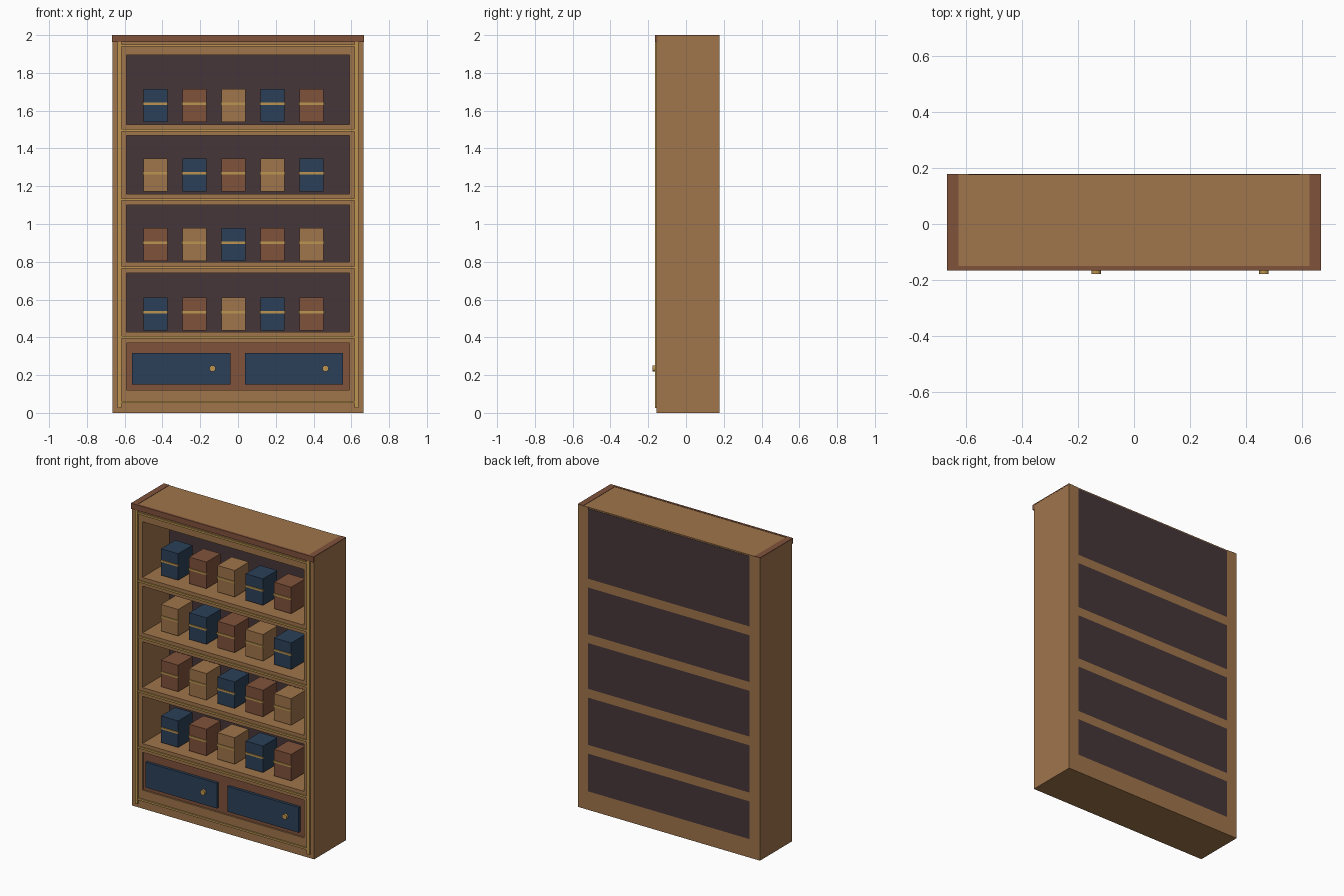
import bpy
import math

cube = bpy.data.objects.get("Cube")
if cube:
    bpy.data.objects.remove(cube, do_unlink=True)


def material(name, hex_code):
    """Flat colour from an sRGB hex code, stored as linear values."""
    srgb = [int(hex_code[i:i + 2], 16) / 255 for i in (0, 2, 4)]
    rgba = [((c + 0.055) / 1.055) ** 2.4 for c in srgb] + [1]
    m = bpy.data.materials.new(name)
    m.use_nodes = True
    m.diffuse_color = rgba
    m.node_tree.nodes["Principled BSDF"].inputs["Base Color"].default_value = rgba
    return m


wood = material("oak wood", "A0754B")
red = material("red brown wood", "80523B")
dark = material("dark back wood", "463638")
navy = material("navy paint", "2B4059")
gold = material("brass", "BC9550")


def box(name, x, y, z, mat):
    """Box from (low, high) ranges on each axis."""
    ranges = (x, y, z)
    bpy.ops.mesh.primitive_cube_add(size=1, location=[(a + b) / 2 for a, b in ranges])
    obj = bpy.context.object
    obj.name = name
    obj.scale = [b - a for a, b in ranges]
    bpy.ops.object.transform_apply(location=False, rotation=False, scale=True)
    obj.data.materials.append(mat)
    return obj


W, INNER = 0.665, 0.59
FRONT, BACK, PROUD = -0.155, 0.178, -0.165
SHELVES = [0.40, 0.77, 1.13, 1.497]
HALF = 0.029
BASE, CEILING = 0.122, 1.894

# Carcass
for side, label in ((-1, "right"), (1, "left")):
    x = sorted((side * INNER, side * W))
    box(label + "_side", x, (FRONT, BACK), (0, 1.998), wood)
    rim = sorted((side * 0.625, side * (W + 0.001)))
    box(label + "_top_rim", rim, (FRONT, BACK), (1.994, 2), red)
    trim = sorted((side * 0.617, side * 0.637))
    box(label + "_trim", trim, (PROUD, FRONT), (0.026, 1.963), gold)
span = (-INNER, INNER)
box("plinth", span, (FRONT, BACK), (0, BASE), wood)
box("top_panel", span, (FRONT, 0.176), (CEILING, 1.998), wood)
box("crown", (-W - 0.001, W + 0.001), (PROUD, -0.15), (1.963, 2), red)
for i, z in enumerate(SHELVES):
    box(f"shelf_{i + 1}", span, (FRONT, BACK), (z - HALF, z + HALF), wood)

# Back panels between the shelves, the highest one running up to the top
floors = [BASE] + [z + HALF for z in SHELVES]
ceilings = [z - HALF for z in SHELVES] + [1.99]
for i, z in enumerate(zip(floors, ceilings)):
    box(f"back_panel_{i + 1}", span, (0.126, BACK), z, dark)

# Brass strips across the front
for i, z in enumerate([0.058] + SHELVES + [1.945]):
    box(f"cross_trim_{i + 1}", (-0.617, 0.617), (PROUD + 0.002, FRONT), (z - 0.006, z + 0.006), gold)

# Storage boxes with a strap on the front
colours = (navy, red, wood)
for row, z in enumerate((0.436, 0.804, 1.172, 1.54)):
    for i in range(5):
        x = -0.437 + 0.2065 * i
        ends = (x - 0.063, x + 0.063)
        box(f"storage_box_{row + 1}_{i + 1}", ends, (-0.09, 0.058),
            (z, z + 0.175), colours[(i + row) % 3])
        box(f"box_strap_{row + 1}_{i + 1}", (x - 0.065, x + 0.065), (-0.096, -0.088),
            (z + 0.091, z + 0.103), gold)

# Drawers with round knobs
box("drawer_surround", span, (-0.145, 0.12), (BASE, SHELVES[0] - HALF), red)
for label, x in (("right", -0.301), ("left", 0.297)):
    box(label + "_drawer", (x - 0.26, x + 0.26), (-0.163, -0.14), (0.15, 0.317), navy)
    bpy.ops.mesh.primitive_cylinder_add(vertices=12, radius=0.017, depth=0.018,
                                        location=(x + 0.166, -0.169, 0.235),
                                        rotation=(math.pi / 2, 0, 0))
    knob = bpy.context.object
    knob.name = label + "_knob"
    knob.data.materials.append(gold)
